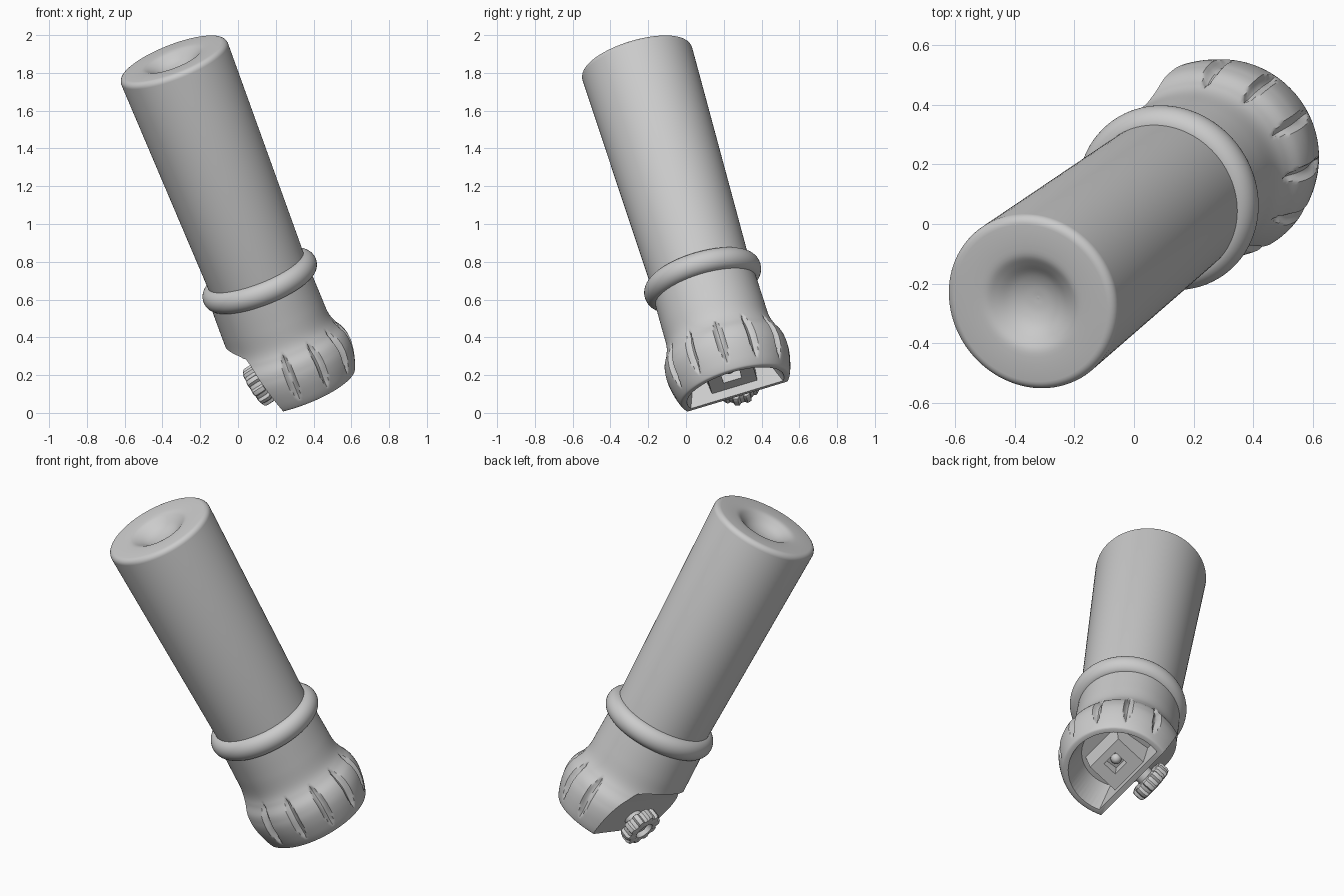
import bpy, bmesh, math
from mathutils import Matrix, Vector

if "Cube" in bpy.data.objects:
    bpy.data.objects.remove(bpy.data.objects["Cube"])

# Local frame: u = flat-cut side (negative), v = sideways, w = along the handle
U = Vector((0.936, -0.101, 0.337)).normalized()
W = Vector((-0.352, -0.27, 0.896))
W = (W - W.dot(U) * U).normalized()
V = W.cross(U)
C = Vector((0.115, 0.088, 0.70))
FRAME = Matrix.Translation(C) @ Matrix((U, V, W)).transposed().to_4x4()


def finish(name, bm, matrix, angle=35):
    bmesh.ops.recalc_face_normals(bm, faces=bm.faces)
    me = bpy.data.meshes.new(name)
    bm.to_mesh(me)
    bm.free()
    me.transform(matrix)
    ob = bpy.data.objects.new(name, me)
    bpy.context.collection.objects.link(ob)
    smooth(ob, angle)
    return ob


def smooth(ob, angle=35):
    bpy.ops.object.select_all(action='DESELECT')
    ob.select_set(True)
    bpy.context.view_layer.objects.active = ob
    bpy.ops.object.shade_smooth_by_angle(angle=math.radians(angle))


def spline(pts, n=6):
    out = []
    for i in range(len(pts) - 1):
        p = [Vector(pts[max(0, min(len(pts) - 1, i + k))]) for k in (-1, 0, 1, 2)]
        for j in range(n):
            t = j / n
            out.append(0.5 * (2 * p[1] + (p[2] - p[0]) * t
                              + (2 * p[0] - 5 * p[1] + 4 * p[2] - p[3]) * t * t
                              + (3 * p[1] - p[0] - 3 * p[2] + p[3]) * t ** 3))
    return out + [Vector(pts[-1])]


def lathe(name, prof, seg=96, shape=None, matrix=FRAME, angle=35):
    """Revolve (radius, height) points; the first and last lie on the axis."""
    bm = bmesh.new()
    shape = shape or (lambda r, w, a: (r * math.cos(a), r * math.sin(a), w))
    rings = [[bm.verts.new(shape(r, w, 2 * math.pi * i / seg)) for i in range(seg)]
             for r, w in prof[1:-1]]
    for a, b in zip(rings, rings[1:]):
        for i in range(seg):
            j = (i + 1) % seg
            bm.faces.new((a[i], a[j], b[j], b[i]))
    for ring, end in ((rings[0], prof[0]), (rings[-1], prof[-1])):
        c = bm.verts.new((0, 0, end[1]))
        for i in range(seg):
            bm.faces.new((c, ring[i], ring[(i + 1) % seg]))
    return finish(name, bm, matrix, angle)


def loft(name, a, b, matrix=FRAME):
    """Solid between two matching outlines."""
    bm = bmesh.new()
    A, B = [[bm.verts.new(p) for p in q] for q in (a, b)]
    bm.faces.new(A)
    bm.faces.new(B)
    for i in range(len(A)):
        j = (i + 1) % len(A)
        bm.faces.new((A[i], A[j], B[j], B[i]))
    return finish(name, bm, matrix)


def cut(ob, cutter):
    m = ob.modifiers.new("cut", 'BOOLEAN')
    m.operation, m.solver, m.object = 'DIFFERENCE', 'EXACT', cutter
    bpy.context.view_layer.objects.active = ob
    bpy.ops.object.modifier_apply(modifier=m.name)
    bpy.data.objects.remove(cutter)
    smooth(ob)


# Handle: slightly flaring tube with rounded rim and a dimple in the end
rim = [(0.303 - 0.03 + 0.03 * math.cos(a), 1.28 + 0.03 * math.sin(a))
       for a in [math.pi / 2 * k / 6 for k in range(7)]]
dimple = [(0.21, 1.31), (0.165, 1.306), (0.13, 1.287), (0.09, 1.26), (0.05, 1.245),
          (0.012, 1.24), (0, 1.24)]
lathe("handle", [(0, -0.02), (0.268, -0.02)] + rim + spline(dimple, 4))

# Collar ring between handle and head
collar = [(0.262 + 0.057 * math.cos(a), 0.062 * math.sin(a))
          for a in [math.pi * (k / 20 - 0.5) for k in range(21)]]
lathe("collar", [(0, -0.062)] + collar + [(0, 0.062)])


# Head: neck, bulge and leaf-shaped grip grooves
def head_shape(r, w, a):
    t = (w + 0.47) / 0.135
    if abs(t) < 1 and r > 0.2:
        half = 0.024 * (1 - t * t) + 0.002
        for k in range(-3, 4):
            d = abs((a - math.radians(30 * k) + math.pi) % (2 * math.pi) - math.pi) * r
            if d < half:
                r -= 0.024 * (1 - (d / half) ** 2) * (1 - t ** 4)
    x, y = r * math.cos(a), r * math.sin(a) * (1.03 if w > -0.35 else 1.0 + 0.03 * max(0, 1 + (w + 0.35) / 0.1))
    if x < 0:
        x *= 1.09
    return x, y, w


side = [(0.268, -0.02), (0.27, -0.1), (0.272, -0.2), (0.275, -0.30), (0.292, -0.36),
        (0.322, -0.415), (0.334, -0.47), (0.33, -0.53), (0.315, -0.595), (0.3, -0.635),
        (0.29, -0.644)]
head = lathe("head", [(0, -0.02)] + spline(side) + [(0, -0.644)], 240, head_shape)

# Flat slanted cut below the neck, on the knob side
outline = spline([(-0.36, -0.262), (-0.305, -0.268), (-0.25, -0.292), (-0.212, -0.315),
                  (-0.186, -0.355), (-0.108, -0.643)], 5)
outline += [Vector((-0.085, -0.74)), Vector((-0.5, -0.74)), Vector((-0.5, -0.262))]
cut(head, loft("flat_cutter", [(p.x, -0.5, p.y) for p in outline],
               [(p.x, 0.5, p.y) for p in outline]))


# D-shaped hollow in the bottom
def d_outline(r, u, w, n=40):
    a0 = math.acos(u / r)
    return [(r * math.cos(a), r * math.sin(a), w)
            for a in [a0 * (2 * k / n - 1) for k in range(n + 1)]]


cut(head, loft("hollow_cutter", d_outline(0.272, -0.078, -0.66), d_outline(0.21, -0.085, -0.47)))


# Bulb holder in the hollow, with a slanted face and a window
def rect(u0, u1, v, w0, w1):
    return [(u0, -v, w0), (u1, -v, w1), (u1, v, w1), (u0, v, w0)]


holder = loft("bulb_holder", rect(-0.09, 0.1, 0.125, -0.6, -0.55),
              rect(-0.09, 0.14, 0.14, -0.45, -0.45))
cut(holder, loft("window_cutter", rect(-0.02, 0.06, 0.05, -0.7, -0.7),
                 rect(-0.02, 0.06, 0.05, -0.52, -0.52)))
lathe("bulb", [(0, -0.03)] + [(0.03 * math.cos(a), 0.03 * math.sin(a))
      for a in [math.pi * (k / 10 - 0.5) for k in range(1, 10)]] + [(0, 0.03)], 24,
      matrix=FRAME @ Matrix.Translation((0.02, 0, -0.525)))


# Ribbed knob on the flat cut
def knob_shape(r, w, a):
    if r > 0.09:
        r -= 0.014 * max(0, min(1, 0.5 - 1.6 * math.cos(10 * a)))
    return r * math.cos(a), r * math.sin(a), w


n = Vector((-0.974, 0, -0.228)).normalized()
side_v = Vector((0, 1, 0))
knob_frame = FRAME @ Matrix.Translation(Vector((-0.135, 0.02, -0.527)) + n * 0.038) \
    @ Matrix((side_v, n.cross(side_v), n)).transposed().to_4x4()
lathe("knob", [(0, -0.08), (0.05, -0.08), (0.05, 0), (0.096, 0), (0.108, 0.005),
               (0.114, 0.016), (0.114, 0.058), (0.108, 0.07), (0.096, 0.075), (0.062, 0.078),
               (0.054, 0.074), (0.05, 0.045), (0.022, 0.045), (0.018, 0.06), (0, 0.06)],
      120, knob_shape, knob_frame)
